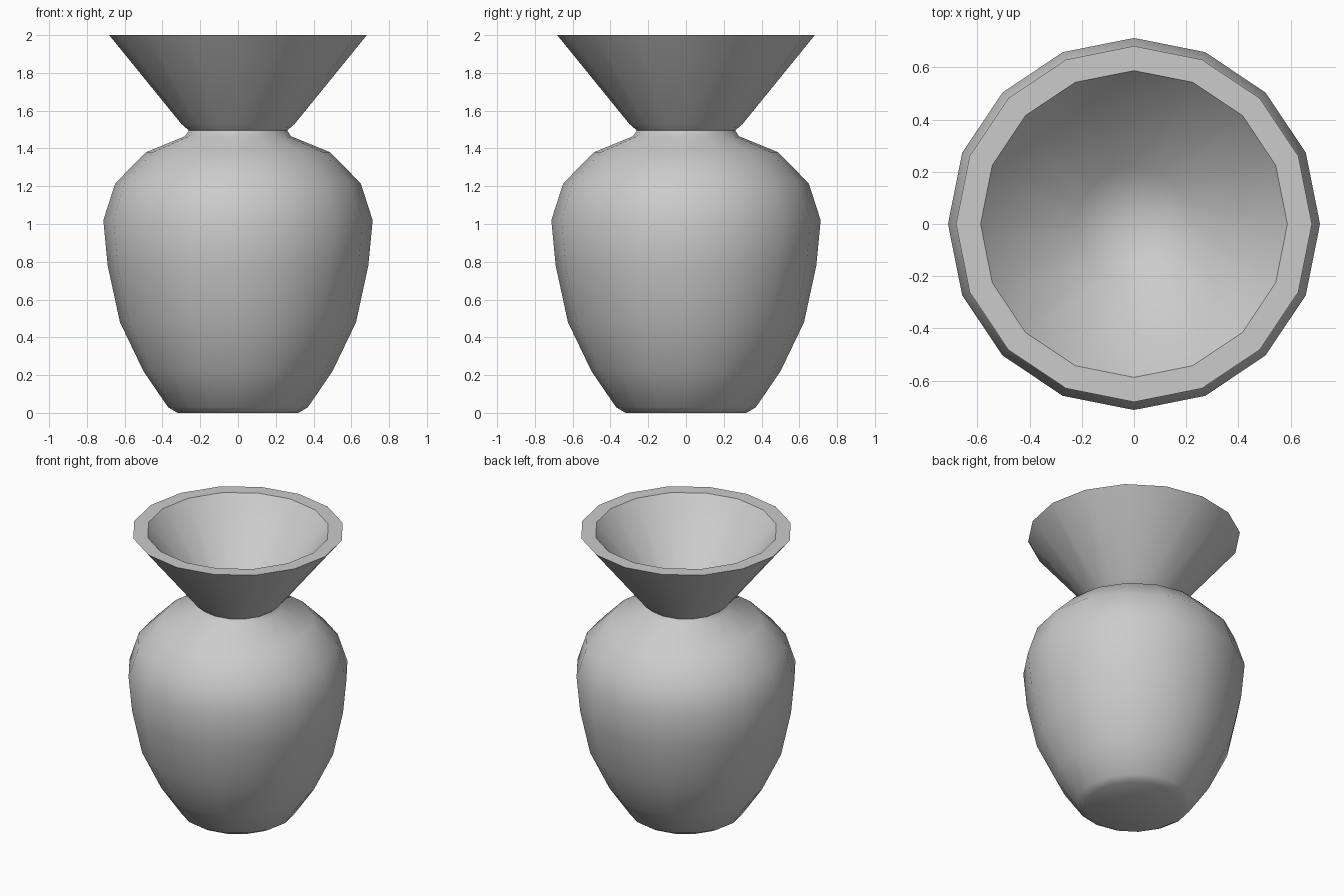
import bpy, bmesh, math

if "Cube" in bpy.data.objects:
    bpy.data.objects.remove(bpy.data.objects["Cube"])

SIDES = 16
# Outer wall from foot to lip, then the inside of the funnel (radius, height)
outer = [(0.32, 0.0), (0.37, 0.03), (0.50, 0.22), (0.625, 0.48), (0.69, 0.78),
         (0.713, 1.02), (0.65, 1.215), (0.487, 1.38), (0.28, 1.465), (0.26, 1.495),
         (0.30, 1.53), (0.682, 2.0)]
inner = [(0.588, 2.0), (0.22, 1.56)]
profile = outer + inner


def lathe(name, points):
    bm = bmesh.new()
    rings = [[bm.verts.new((r * math.cos(2 * math.pi * i / SIDES),
                            r * math.sin(2 * math.pi * i / SIDES), z))
              for i in range(SIDES)] for r, z in points]
    for a, b in zip(rings, rings[1:]):
        for i in range(SIDES):
            j = (i + 1) % SIDES
            bm.faces.new((a[i], a[j], b[j], b[i]))
    # Flat foot and pointed funnel bottom
    bm.faces.new(rings[0][::-1])
    tip = bm.verts.new((0, 0, 1.5))
    for i in range(SIDES):
        bm.faces.new((rings[-1][i], rings[-1][(i + 1) % SIDES], tip))
    mesh = bpy.data.meshes.new(name)
    bm.to_mesh(mesh)
    bm.free()
    obj = bpy.data.objects.new(name, mesh)
    bpy.context.collection.objects.link(obj)
    return obj


vase = lathe("vase", profile)
bpy.context.view_layer.objects.active = vase
vase.select_set(True)
bpy.ops.object.shade_smooth_by_angle(angle=math.radians(50))
